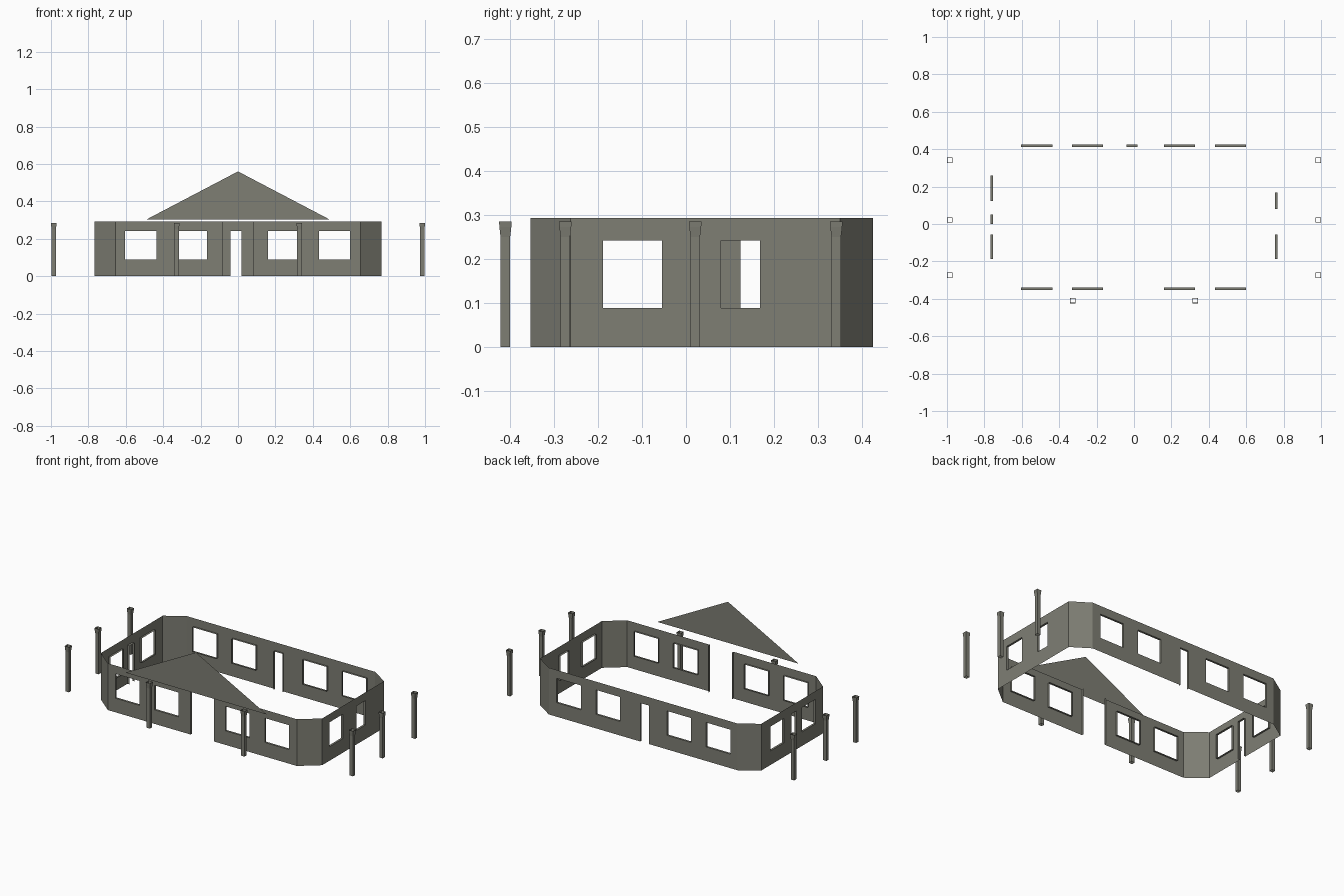
import bpy, bmesh
from mathutils import Vector

if "Cube" in bpy.data.objects:
    bpy.data.objects.remove(bpy.data.objects["Cube"])

stone = bpy.data.materials.new("warm grey stone")
stone.diffuse_color = (0.21, 0.21, 0.175, 1)
stone.use_nodes = True
stone.node_tree.nodes["Principled BSDF"].inputs["Base Color"].default_value = stone.diffuse_color

WALL_H, SILL, HEAD, REVEAL = 0.293, 0.088, 0.241, 0.013


def finish(name, bm):
    bmesh.ops.remove_doubles(bm, verts=bm.verts, dist=1e-5)
    me = bpy.data.meshes.new(name)
    bm.to_mesh(me)
    bm.free()
    me.materials.append(stone)
    ob = bpy.data.objects.new(name, me)
    bpy.context.collection.objects.link(ob)
    return ob


def wall(name, a, b, openings=()):
    """Sheet wall from a to b; openings are (start, end, bottom, top) in world x or y."""
    a, b = Vector((*a, 0)), Vector((*b, 0))
    length = (b - a).length
    d = (b - a).normalized()
    inward = Vector((-d.y, d.x, 0))
    axis = 0 if abs(d.x) > abs(d.y) else 1
    holes = []
    for s, e, z0, z1 in openings:
        u = sorted((abs(s - a[axis]), abs(e - a[axis])))
        holes.append((u[0], u[1], z0, z1))
    us = sorted({0, length, *[u for h in holes for u in h[:2]]})
    zs = [0, SILL, HEAD, WALL_H]
    bm = bmesh.new()

    def quad(pts):
        bm.faces.new([bm.verts.new(a + d * u + inward * n + Vector((0, 0, z)))
                      for u, n, z in pts])

    # wall cells, leaving the openings out
    for u0, u1 in zip(us, us[1:]):
        for z0, z1 in zip(zs, zs[1:]):
            if any(h[0] < (u0 + u1) / 2 < h[1] and h[2] < (z0 + z1) / 2 < h[3] for h in holes):
                continue
            quad([(u0, 0, z0), (u1, 0, z0), (u1, 0, z1), (u0, 0, z1)])
    # reveals around each opening
    for u0, u1, z0, z1 in holes:
        ring = [(u0, z0), (u1, z0), (u1, z1), (u0, z1)]
        for i in range(4):
            (p, q), (r, s) = ring[i], ring[(i + 1) % 4]
            if q == s and (q == 0 or q == WALL_H):
                continue
            quad([(p, 0, q), (r, 0, s), (r, REVEAL, s), (p, REVEAL, q)])
    return finish(name, bm)


def column(name, x, y):
    """Open square column with a flared capital."""
    profile = [(0.0115, 0), (0.0115, 0.25), (0.0142, 0.272), (0.015, 0.285)]
    bm = bmesh.new()
    rings = [[bm.verts.new((x + sx * r, y + sy * r * 0.95, z))
              for sx, sy in ((-1, -1), (1, -1), (1, 1), (-1, 1))] for r, z in profile]
    for lo, hi in zip(rings, rings[1:]):
        for i in range(4):
            j = (i + 1) % 4
            bm.faces.new((lo[i], lo[j], hi[j], hi[i]))
    return finish(name, bm)


# long walls
windows = [(s, e, SILL, HEAD) for s, e in
           ((-0.604, -0.437), (-0.332, -0.165), (0.16, 0.327), (0.433, 0.6))]
X, CX, YF, YB, CF, CB = 0.767, 0.655, -0.353, 0.424, -0.262, 0.35
wall("front_wall", (-CX, YF), (CX, YF), windows + [(-0.081, 0.081, 0, WALL_H)])
wall("rear_wall", (CX, YB), (-CX, YB), windows + [(-0.04, 0.02, 0, HEAD)])
# side walls
wall("right_wall", (X, CF), (X, CB), [(-0.188, -0.055, SILL, HEAD), (0.08, 0.168, SILL, HEAD)])
wall("left_wall", (-X, CB), (-X, CF), [(-0.188, -0.055, SILL, HEAD), (0.0, 0.05, 0, HEAD),
                                       (0.124, 0.26, SILL, HEAD)])
# angled corners
wall("corner_front_right", (CX, YF), (X, CF))
wall("corner_rear_right", (X, CB), (CX, YB))
wall("corner_rear_left", (-CX, YB), (-X, CB))
wall("corner_front_left", (-X, CF), (-CX, YF))

# columns at both sides and the porch
for side, s in (("left", -1), ("right", 1)):
    for i, y in enumerate((-0.274, 0.021, 0.341)):
        column(f"{side}_column_{i + 1}", s * 0.985, y)
    column(f"porch_column_{side}", s * 0.328, -0.410)

# porch gable sheet
bm = bmesh.new()
bm.faces.new([bm.verts.new(p) for p in
              ((-0.49, -0.416, 0.303), (0.49, -0.416, 0.303), (0, -0.416, 0.56))])
finish("porch_gable", bm)
